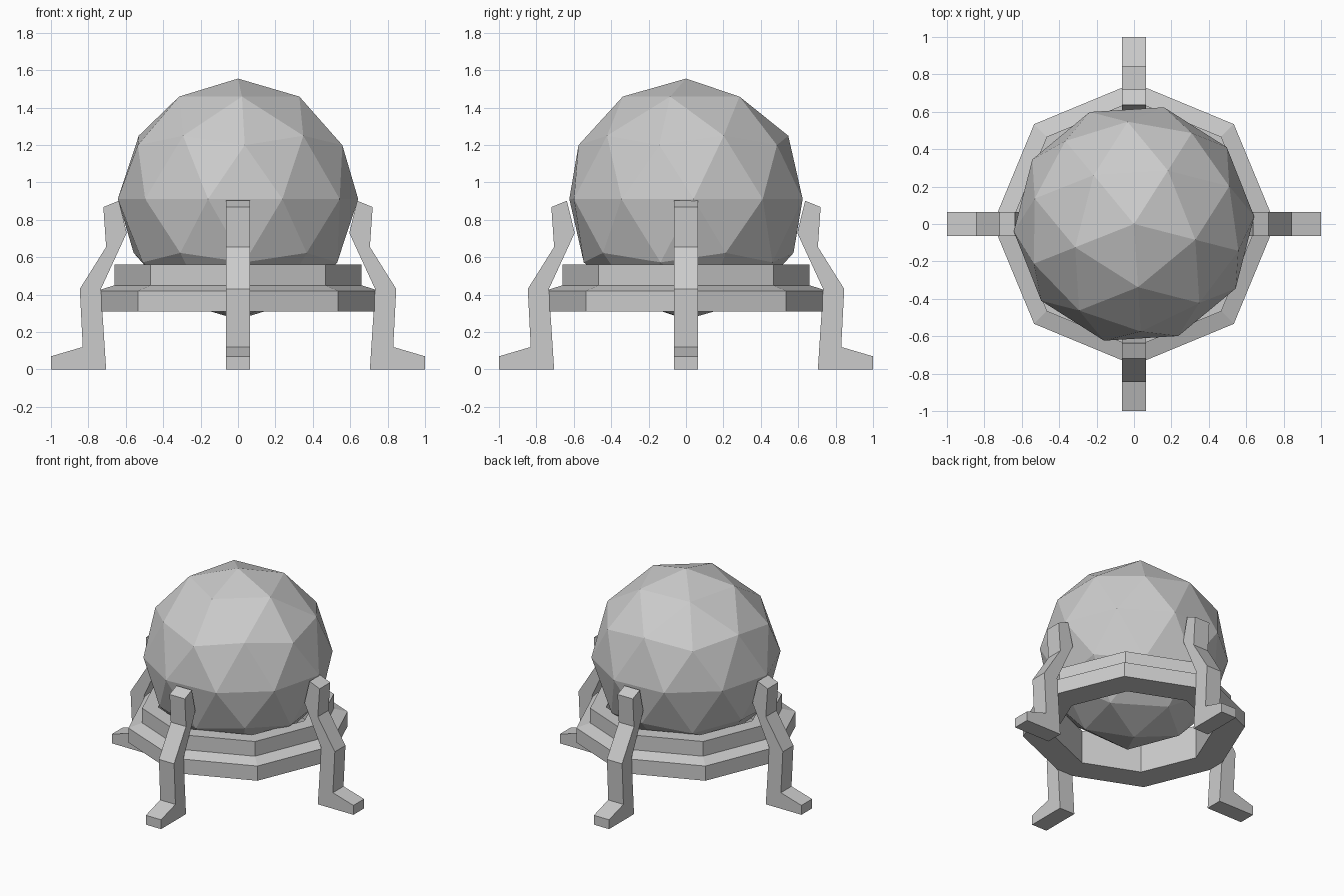
import bpy, bmesh, math
from mathutils import Matrix

if "Cube" in bpy.data.objects:
    bpy.data.objects.remove(bpy.data.objects["Cube"])


def make_object(name, bm):
    bmesh.ops.recalc_face_normals(bm, faces=bm.faces[:])
    mesh = bpy.data.meshes.new(name)
    bm.to_mesh(mesh)
    bm.free()
    obj = bpy.data.objects.new(name, mesh)
    bpy.context.collection.objects.link(obj)
    return obj


def lathe_ring(name, profile, sides):
    """Revolve a closed (radius, z) profile into a faceted ring."""
    bm = bmesh.new()
    loops = []
    for i in range(sides):
        a = 2 * math.pi * i / sides
        loops.append([bm.verts.new((r * math.cos(a), r * math.sin(a), z)) for r, z in profile])
    n = len(profile)
    for i in range(sides):
        p, q = loops[i], loops[(i + 1) % sides]
        for j in range(n):
            k = (j + 1) % n
            bm.faces.new((p[j], q[j], q[k], p[k]))
    return make_object(name, bm)


def extrude_leg(name, profile, width, angle):
    """Extrude an (x, z) outline across y, then turn it about z."""
    bm = bmesh.new()
    face = bm.faces.new([bm.verts.new((x, -width / 2, z)) for x, z in profile])
    ext = bmesh.ops.extrude_face_region(bm, geom=[face], use_keep_orig=True)
    moved = [g for g in ext["geom"] if isinstance(g, bmesh.types.BMVert)]
    bmesh.ops.translate(bm, verts=moved, vec=(0, width, 0))
    bmesh.ops.rotate(bm, verts=bm.verts[:], matrix=Matrix.Rotation(angle, 3, "Z"))
    return make_object(name, bm)


# Faceted ball
bm = bmesh.new()
bmesh.ops.create_icosphere(
    bm, subdivisions=2, radius=0.644,
    matrix=Matrix.Translation((0, 0, 0.911)) @ Matrix.Rotation(math.radians(-14.4), 4, "Z"))
make_object("ball", bm)

# Stepped eight-sided support ring, open in the middle
lathe_ring("support_ring", [
    (0.755, 0.31), (0.755, 0.42), (0.66, 0.45), (0.66, 0.56),
    (0.55, 0.56), (0.55, 0.31)], 8)

# Four bent legs with feet
leg_profile = [
    (0.705, 0), (1.0, 0), (1.0, 0.07), (0.83, 0.12), (0.846, 0.43),
    (0.705, 0.655), (0.72, 0.868), (0.637, 0.902), (0.595, 0.73), (0.733, 0.43)]
for i, side in enumerate(("right", "back", "left", "front")):
    extrude_leg(side + "_leg", leg_profile, 0.126, i * math.pi / 2)
